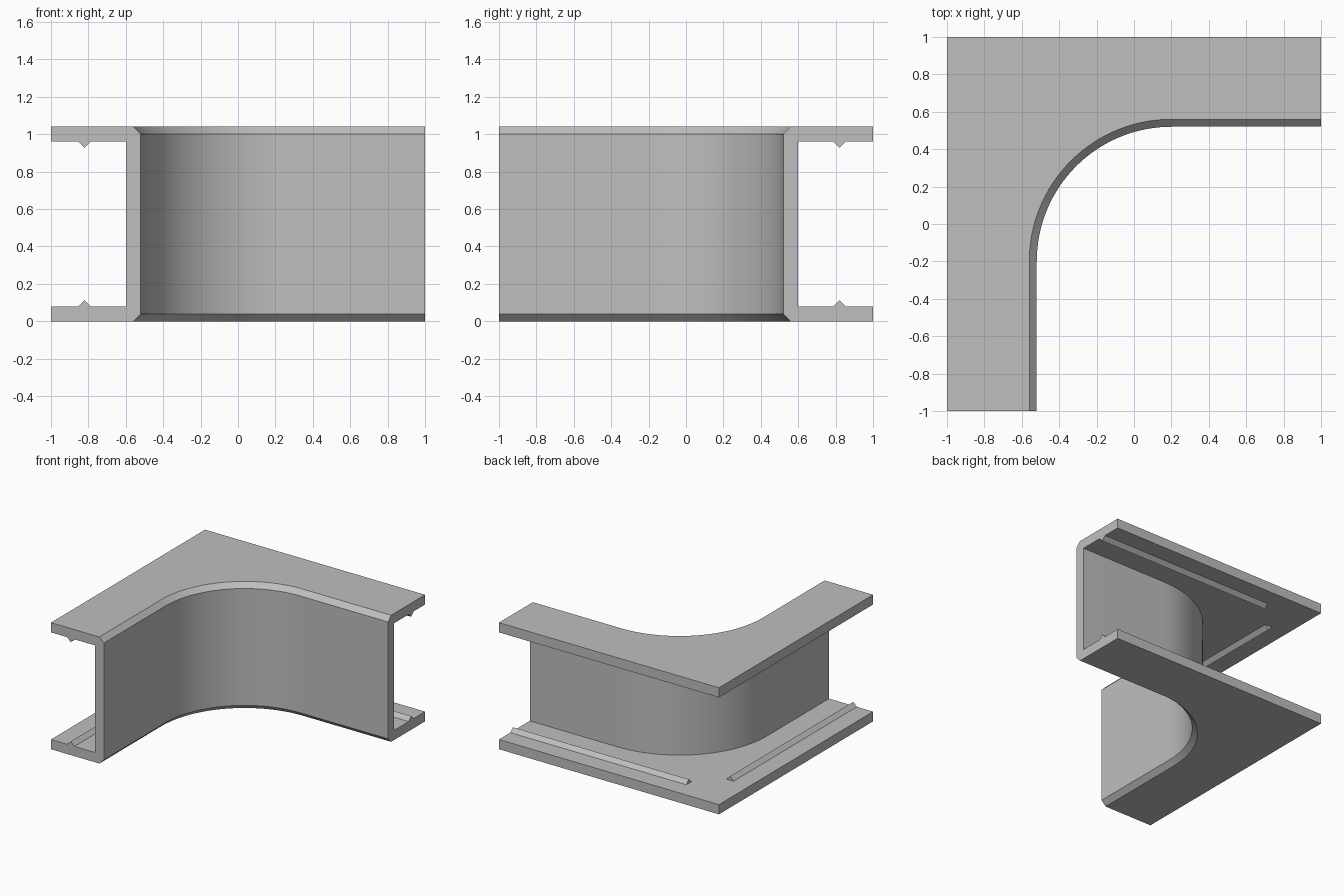
import bpy
import bmesh
import math

cube = bpy.data.objects.get("Cube")
if cube:
    bpy.data.objects.remove(cube, do_unlink=True)

# One plain grey material
grey = bpy.data.materials.new("light_grey")
grey.use_nodes = True
grey.diffuse_color = (0.52, 0.52, 0.52, 1)
grey.node_tree.nodes["Principled BSDF"].inputs["Base Color"].default_value = (0.52, 0.52, 0.52, 1)

HEIGHT, FLANGE, CHAMFER = 1.04, 0.08, 0.04
CX, CY = 0.2, -0.2      # centre of the bend
OUTER = 1.2             # distance from the bend centre to the square outer edges
FACE, BACK = 0.72, 0.8  # radii of the two web faces
STEPS = 32


def sweep(name, rings):
    """Skin a row of equal closed rings and cap both ends."""
    bm = bmesh.new()
    rows = [[bm.verts.new(p) for p in ring] for ring in rings]
    n = len(rows[0])
    for a, b in zip(rows, rows[1:]):
        for i in range(n):
            j = (i + 1) % n
            bm.faces.new((a[i], a[j], b[j], b[i]))
    bm.faces.new(rows[0])
    bm.faces.new(rows[-1])
    bmesh.ops.recalc_face_normals(bm, faces=bm.faces)
    mesh = bpy.data.meshes.new(name)
    bm.to_mesh(mesh)
    bm.free()
    mesh.materials.append(grey)
    obj = bpy.data.objects.new(name, mesh)
    bpy.context.collection.objects.link(obj)
    return obj


# Channel: C-shaped section, rounded on the inside and square on the outside
lower = [(BACK, FLANGE), (OUTER, FLANGE), (OUTER, 0), (FACE + CHAMFER, 0), (FACE, CHAMFER)]
section = lower + [(r, HEIGHT - z) for r, z in reversed(lower)]


def bend_point(r, z, angle):
    c, s = math.cos(angle), math.sin(angle)
    if r == OUTER:
        r /= max(abs(c), abs(s))
    return (CX + r * c, CY + r * s, z)


rings = [[(CX - r, -1, z) for r, z in section]]
for k in range(STEPS + 1):
    angle = math.pi - math.pi / 2 * k / STEPS
    rings.append([bend_point(r, z, angle) for r, z in section])
rings.append([(1, CY + r, z) for r, z in section])
channel = sweep("corner_channel", rings)

bpy.ops.object.select_all(action='DESELECT')
channel.select_set(True)
bpy.context.view_layer.objects.active = channel
bpy.ops.object.shade_smooth_by_angle(angle=math.radians(30))

# Small triangular ridges inside both flanges, along both arms
MID, HALF, RISE, END = 0.82, 0.033, 0.032, 0.6
triangle = [(MID - HALF, FLANGE), (MID, FLANGE + RISE), (MID + HALF, FLANGE),
            (MID + HALF, FLANGE - 0.01), (MID - HALF, FLANGE - 0.01)]
for level in ("lower", "upper"):
    tri = [(d, z if level == "lower" else HEIGHT - z) for d, z in triangle]
    sweep(level + "_ridge_right_arm", [[(-d, y, z) for d, z in tri] for y in (-1, END)])
    sweep(level + "_ridge_back_arm", [[(x, d, z) for d, z in tri] for x in (-END, 1)])
